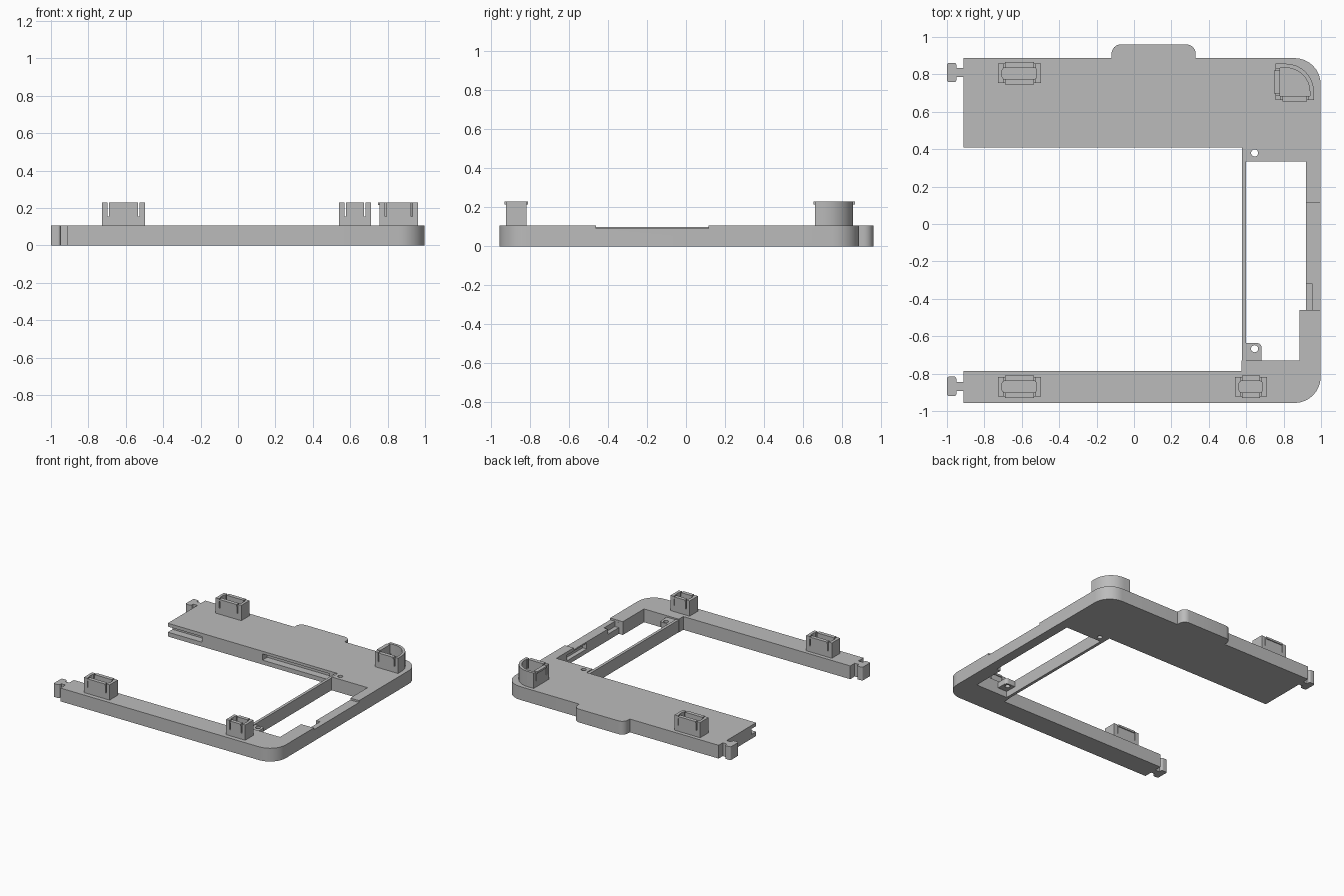
import bpy, bmesh, math
from mathutils import Vector

if "Cube" in bpy.data.objects:
    bpy.data.objects.remove(bpy.data.objects["Cube"])

TOP = 0.107      # frame thickness
CLIP = 0.23      # top of the clips

grey = bpy.data.materials.new("light grey plastic")
grey.diffuse_color = (0.5, 0.5, 0.5, 1)
grey.use_nodes = True
grey.node_tree.nodes["Principled BSDF"].inputs["Base Color"].default_value = grey.diffuse_color


def fillet(points, steps=8):
    """Outline with rounded corners; each point is (x, y) or (x, y, radius)."""
    out = []
    for i, p in enumerate(points):
        v = Vector(p[:2])
        if len(p) == 2:
            out.append(v)
            continue
        a = (Vector(points[i - 1][:2]) - v).normalized()
        b = (Vector(points[(i + 1) % len(points)][:2]) - v).normalized()
        centre = v + (a + b) * p[2]
        for k in range(steps + 1):
            t = k / steps * math.pi / 2
            out.append(centre - b * p[2] * math.cos(t) - a * p[2] * math.sin(t))
    return out


def prism(name, points, z0, z1):
    bm = bmesh.new()
    face = bm.faces.new([bm.verts.new((p[0], p[1], z0)) for p in fillet(points)])
    res = bmesh.ops.extrude_face_region(bm, geom=[face])
    verts = [g for g in res["geom"] if isinstance(g, bmesh.types.BMVert)]
    bmesh.ops.translate(bm, verts=verts, vec=(0, 0, z1 - z0))
    bmesh.ops.recalc_face_normals(bm, faces=bm.faces)
    mesh = bpy.data.meshes.new(name)
    bm.to_mesh(mesh)
    bm.free()
    ob = bpy.data.objects.new(name, mesh)
    bpy.context.collection.objects.link(ob)
    mesh.materials.append(grey)
    return ob


def rect(x0, x1, y0, y1):
    return [(x0, y0), (x1, y0), (x1, y1), (x0, y1)]


def box(name, x0, x1, y0, y1, z0, z1):
    return prism(name, rect(x0, x1, y0, y1), z0, z1)


def disc(x, y, r, z0, z1):
    pts = [(x + r * math.cos(k * math.pi / 10), y + r * math.sin(k * math.pi / 10))
           for k in range(20)]
    return prism("hole_cutter", pts, z0, z1)


def combine(ob, others, operation="DIFFERENCE"):
    bpy.context.view_layer.objects.active = ob
    for other in others:
        mod = ob.modifiers.new("cut", "BOOLEAN")
        mod.operation, mod.object, mod.solver = operation, other, "EXACT"
        bpy.ops.object.modifier_apply(modifier=mod.name)
        bpy.data.objects.remove(other)


# Main frame: wide back panel, right side rail and slim front arm
frame = prism("frame", [
    (-0.912, -0.957), (0.998, -0.957, 0.14), (0.998, 0.887, 0.14), (0.33, 0.887),
    (0.33, 0.96, 0.05), (-0.12, 0.96, 0.05), (-0.12, 0.887), (-0.912, 0.887),
    (-0.912, 0.41), (0.6, 0.41), (0.6, 0.335), (0.92, 0.335),
    (0.92, -0.46), (0.885, -0.46), (0.885, -0.73), (0.6, -0.73),
    (0.575, -0.73), (0.575, -0.787), (-0.912, -0.787)], 0, TOP)
combine(frame, [
    # Lowered top of the side rail and its pockets
    box("c", 0.9, 1.1, -0.46, 0.115, 0.092, 0.2),
    box("c", 0.9, 0.955, -0.459, -0.32, 0.05, 0.2),
    box("c", 0.9, 0.955, -0.05, 0.2, 0.035, 0.08),
    # Slots in the front edge of the back panel
    box("c", -1.0, -0.61, 0.35, 0.47, 0.035, 0.08),
    box("c", -0.07, 0.53, 0.35, 0.47, 0.035, 0.085),
    # Screw hole
    disc(0.645, 0.38, 0.019, -0.1, 0.2)])

# Thin cross rail and screw boss
box("cross_rail", 0.577, 0.6, -0.787, 0.41, 0.001, 0.1)
boss = prism("screw_boss", [(0.598, -0.735), (0.683, -0.735), (0.683, -0.637, 0.025),
                            (0.598, -0.637)], 0.05, 0.095)
combine(boss, [disc(0.645, -0.667, 0.019, -0.1, 0.2)])

# Interlocking connectors at the left end
for name, yc in (("back", 0.81), ("front", -0.868)):
    prism(name + "_connector", [
        (-0.9, yc - 0.024), (-0.9, yc + 0.024), (-0.95, yc + 0.024),
        (-0.95, yc + 0.052, 0.012), (-1.0, yc + 0.052, 0.012),
        (-1.0, yc - 0.052, 0.012), (-0.95, yc - 0.052, 0.012),
        (-0.95, yc - 0.024)], 0, TOP)


def straight_clip(name, x0, x1, yc):
    """Hollow rectangular clip with two springy, lipped long walls."""
    h, w = 0.052, 0.022
    ob = box(name, x0, x1, yc - h, yc + h, TOP - 0.002, CLIP)
    cutters = [prism("c", [(x0 + w, yc - h + w, 0.015), (x1 - w, yc - h + w, 0.015),
                           (x1 - w, yc + h - w, 0.015), (x0 + w, yc + h - w, 0.015)],
                     TOP, 0.4)]
    for sx in (x0 + 0.03, x1 - 0.037):
        cutters.append(box("c", sx, sx + 0.008, yc - 0.1, yc + 0.1, 0.155, 0.4))
    combine(ob, cutters)
    for side, s in (("front", -1), ("back", 1)):
        ys = sorted((yc + s * (h - 0.005), yc + s * (h + 0.008)))
        box(f"{name}_{side}_lip", x0 + 0.038, x1 - 0.037, *ys, 0.215, CLIP)


straight_clip("back_left_clip", -0.727, -0.498, 0.805)
straight_clip("front_left_clip", -0.727, -0.498, -0.87)
straight_clip("front_right_clip", 0.54, 0.71, -0.87)

# Corner clip with one large rounded corner
corner = prism("corner_clip", [(0.757, 0.662), (0.962, 0.662), (0.962, 0.857, 0.15),
                               (0.757, 0.857)], TOP - 0.002, CLIP)
cuts = [prism("c", [(0.78, 0.685), (0.94, 0.685), (0.94, 0.835, 0.128),
                    (0.78, 0.835)], TOP, 0.4)]
for k in (0.785, 0.925):
    cuts.append(box("c", k, k + 0.008, 0.6, 0.7, 0.155, 0.4))
for k in (0.69, 0.822):
    cuts.append(box("c", 0.7, 0.785, k, k + 0.008, 0.155, 0.4))
combine(corner, cuts)
box("corner_clip_front_lip", 0.793, 0.925, 0.654, 0.667, 0.215, CLIP)
box("corner_clip_left_lip", 0.749, 0.762, 0.698, 0.822, 0.215, CLIP)

# Smooth rounded corners, crisp edges elsewhere
bpy.ops.object.select_all(action="SELECT")
bpy.ops.object.shade_smooth_by_angle(angle=math.radians(30))
